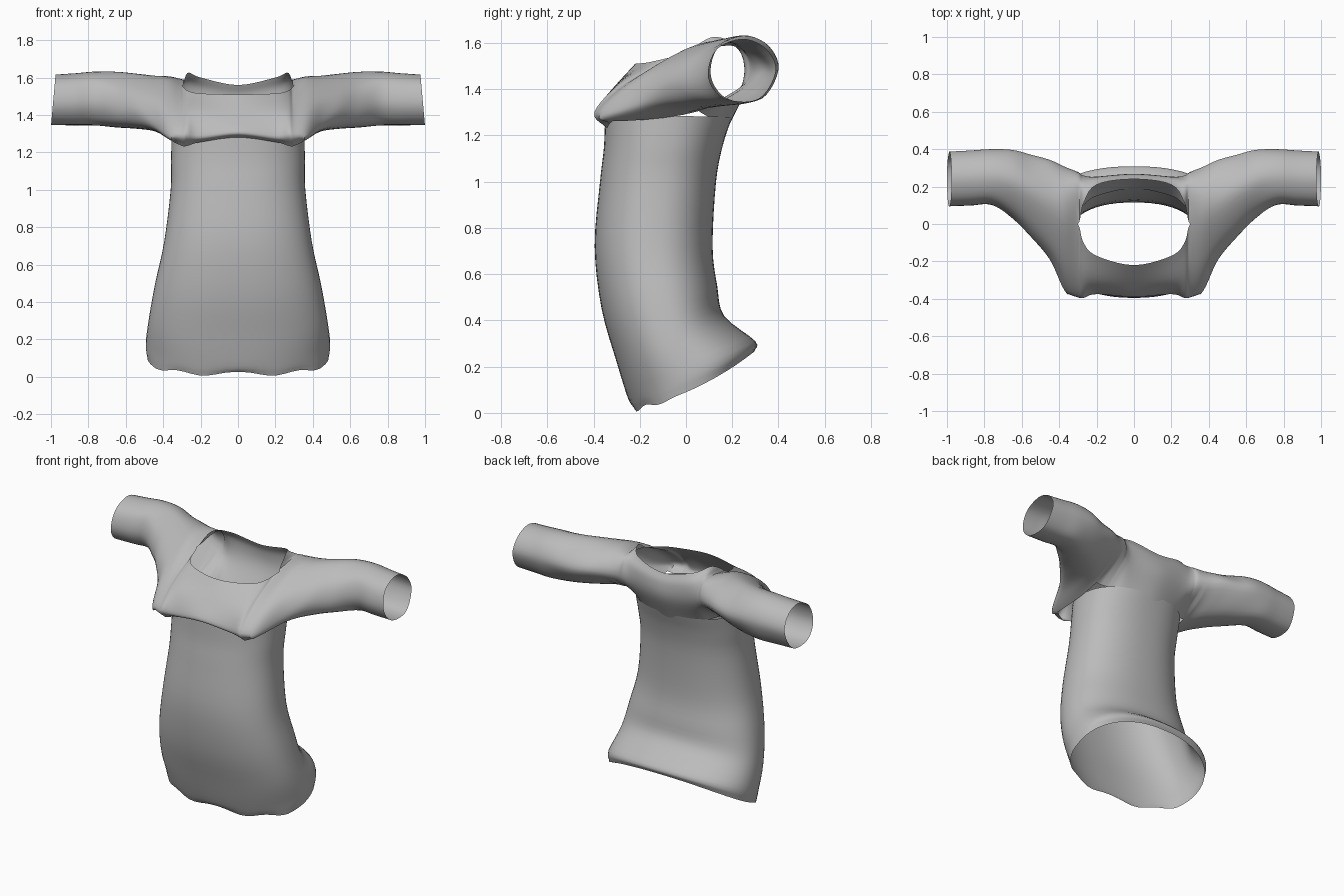
import bpy, bmesh, math
from mathutils import Vector

if "Cube" in bpy.data.objects:
    bpy.data.objects.remove(bpy.data.objects["Cube"])

fabric = bpy.data.materials.new("grey fabric")
fabric.diffuse_color = (0.5, 0.5, 0.5, 1)
fabric.use_nodes = True
fabric.node_tree.nodes["Principled BSDF"].inputs["Base Color"].default_value = fabric.diffuse_color


def cat(a, b, c, d, t):
    """Catmull-Rom point between b and c (any length tuples)."""
    return tuple(0.5 * (2 * q + (r - p) * t + (2 * p - 5 * q + 4 * r - s) * t * t
                        + (3 * q - p - 3 * r + s) * t ** 3)
                 for p, q, r, s in zip(a, b, c, d))


def reflect(p, q):
    return tuple(2 * a - b for a, b in zip(p, q))


def spline(pts, n, before=None, after=None):
    """Smooth curve through pts, n steps per span."""
    e = [before or reflect(pts[0], pts[1])] + list(pts) + [after or reflect(pts[-1], pts[-2])]
    out = [cat(*e[i:i + 4], k / n) for i in range(len(pts) - 1) for k in range(n)]
    return out + [tuple(pts[-1])]


def finish(name, bm):
    bmesh.ops.remove_doubles(bm, verts=bm.verts, dist=0.0005)
    bmesh.ops.recalc_face_normals(bm, faces=bm.faces)
    me = bpy.data.meshes.new(name)
    bm.to_mesh(me)
    bm.free()
    me.materials.append(fabric)
    ob = bpy.data.objects.new(name, me)
    bpy.context.collection.objects.link(ob)
    bpy.context.view_layer.objects.active = ob
    ob.select_set(True)
    bpy.ops.object.shade_smooth_by_angle(angle=math.radians(50))
    ob.select_set(False)
    return ob


def skin(bm, a, b):
    """Quads between two equal rows of vertices."""
    for i in range(len(a) - 1):
        bm.faces.new((a[i], a[i + 1], b[i + 1], b[i]))


# Skirt and torso tube: front y, front z, back y, back z, half width
levels = [
    (-0.225, 0.015, 0.295, 0.265, 0.485),
    (-0.25, 0.06, 0.30, 0.31, 0.493),
    (-0.30, 0.22, 0.165, 0.42, 0.475),
    (-0.365, 0.45, 0.135, 0.55, 0.443),
    (-0.395, 0.72, 0.115, 0.72, 0.395),
    (-0.372, 1.00, 0.13, 1.00, 0.36),
    (-0.355, 1.15, 0.16, 1.16, 0.358),
    (-0.35, 1.29, 0.20, 1.28, 0.355),
]
bm = bmesh.new()
rows = []
SEG = 64
for j, (yf, zf, yb, zb, a) in enumerate(spline(levels, 4)):
    row = []
    low = max(0.0, 1 - j / 4)           # fades the hem shaping upward
    for i in range(SEG):
        t = 2 * math.pi * i / SEG
        s, c = math.sin(t), math.cos(t)
        sx = math.copysign(abs(s) ** 0.87, s)
        cy = math.copysign(abs(c) ** 0.87, c)
        k = (1 - cy) / 2
        z = zf + (zb - zf) * k - low * 0.035 * s * s
        z += low * 0.012 * math.cos(9 * t) * max(0, c)
        row.append(bm.verts.new((a * sx, yf + (yb - yf) * k, max(z, 0))))
    rows.append(row + row[:1])
for a, b in zip(rows, rows[1:]):
    skin(bm, a, b)
finish("skirt_body", bm)

# Yoke sections (y, z): front hem, bulge, chest, neck front, neck back, shoulder, back, back hem
neck = [
    (0.0, (-.355, 1.28), (-.39, 1.31), (-.32, 1.40), (-.22, 1.51),
     (.24, 1.56), (.265, 1.50), (.26, 1.40), (.19, 1.25)),
    (0.2, (-.34, 1.255), (-.375, 1.29), (-.31, 1.41), (-.17, 1.515),
     (.21, 1.60), (.25, 1.53), (.24, 1.41), (.15, 1.26)),
    (0.27, (-.34, 1.235), (-.395, 1.30), (-.29, 1.42), (-.10, 1.53),
     (.11, 1.625), (.23, 1.57), (.25, 1.43), (.10, 1.28)),
]
# Shoulder sections, where the neck front and back meet in one ridge
shoulder = [
    (0.30, (-.34, 1.235), (-.39, 1.30), (-.25, 1.43), (0, 1.555), (.22, 1.585), (.27, 1.45), (.08, 1.29)),
    (0.37, (-.30, 1.27), (-.35, 1.31), (-.21, 1.45), (.04, 1.59), (.22, 1.59), (.30, 1.46), (.06, 1.31)),
    (0.45, (-.12, 1.32), (-.19, 1.36), (-.11, 1.49), (.10, 1.605), (.26, 1.58), (.34, 1.47), (.15, 1.33)),
    (0.55, (0, 1.34), (-.07, 1.42), (0, 1.53), (.17, 1.62), (.30, 1.58), (.37, 1.47), (.23, 1.34)),
    (0.65, (.09, 1.35), (.03, 1.43), (.08, 1.55), (.22, 1.63), (.34, 1.59), (.395, 1.48), (.28, 1.345)),
]


def cuff(x, cy, cz, ry, rz):
    """Round sleeve section."""
    angles = [math.radians(d) for d in (240, 192, 140, 90, 45, 0, 300)]
    return (x, *[(cy + ry * math.cos(t), cz + rz * math.sin(t)) for t in angles])


shoulder += [cuff(0.76, .25, 1.485, .15, .147), cuff(0.88, .245, 1.481, .148, .142),
             cuff(1.0, .24, 1.478, .147, .138)]
sections = neck + [s[:5] + s[4:] for s in shoulder]
flat = [(s[0], *[v for p in s[1:] for v in p]) for s in sections]
mirrored = (-flat[1][0], *flat[1][1:])

bm = bmesh.new()
STEP, N = 5, 5
previous = None
for i, f in enumerate(spline(flat, STEP, before=mirrored)):
    x = f[0]
    p = [(f[k], f[k + 1]) for k in range(1, 17, 2)]
    open_neck, closed = i < 3 * STEP, x > 0.35
    if not open_neck:
        p[4] = p[3]
    front = spline(p[:4], N, p[7] if closed else None, None if open_neck else p[5])
    back = spline(p[4:], N, None if open_neck else p[2], p[0] if closed else None)
    under = spline([p[7], p[0]], N, p[6], p[1]) if closed else None
    strips = []
    for strip in (front, back, under):
        if strip is None:
            strips.append(None)
            continue
        verts = []
        for y, z in strip:
            slant = 0.025 * (z - 1.34) / 0.28 * max(0, (x - 0.8) / 0.2)   # slanted cuff
            verts.append(bm.verts.new((x - slant, y, z)))
        strips.append(verts)
    if previous:
        for a, b in zip(previous, strips):
            if a and b:
                skin(bm, a, b)
    previous = strips

# Other half
geom = bm.verts[:] + bm.edges[:] + bm.faces[:]
copy = bmesh.ops.duplicate(bm, geom=geom)["geom"]
for v in copy:
    if isinstance(v, bmesh.types.BMVert):
        v.co.x = -v.co.x
finish("yoke_and_sleeves", bm)
